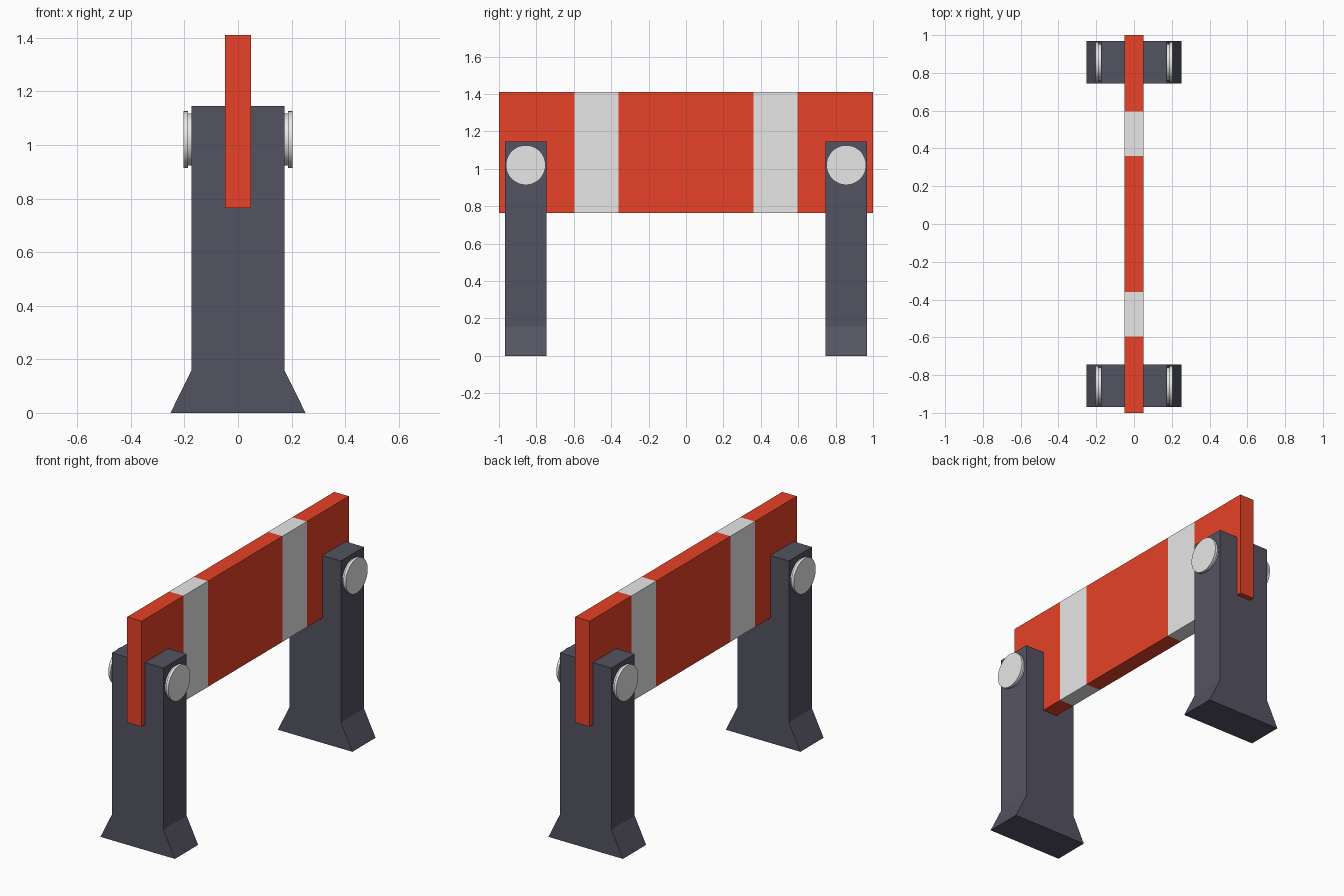
import bpy, bmesh, math
from mathutils import Matrix

if "Cube" in bpy.data.objects:
    bpy.data.objects.remove(bpy.data.objects["Cube"])


def material(name, rgb):
    m = bpy.data.materials.new(name)
    m.diffuse_color = (*rgb, 1)
    m.use_nodes = True
    m.node_tree.nodes["Principled BSDF"].inputs["Base Color"].default_value = m.diffuse_color
    return m


RED = material("red paint", (0.80, 0.054, 0.021))
WHITE = material("pale grey", (0.80, 0.80, 0.80))
DARK = material("dark slate", (0.088, 0.086, 0.122))


def finish(bm, name, *mats):
    bmesh.ops.recalc_face_normals(bm, faces=bm.faces)
    mesh = bpy.data.meshes.new(name)
    bm.to_mesh(mesh)
    bm.free()
    for m in mats:
        mesh.materials.append(m)
    ob = bpy.data.objects.new(name, mesh)
    bpy.context.collection.objects.link(ob)
    return ob


# Striped board: one box, cut at the stripe edges
bm = bmesh.new()
bmesh.ops.create_cube(bm, size=1, matrix=Matrix.Translation((0, 0, 1.088))
                      @ Matrix.Diagonal((0.098, 2.0, 0.646, 1)))
for y in (-0.595, -0.36, 0.36, 0.595):
    bmesh.ops.bisect_plane(bm, geom=bm.verts[:] + bm.edges[:] + bm.faces[:],
                           plane_co=(0, y, 0), plane_no=(0, 1, 0))
for f in bm.faces:
    f.material_index = int(0.36 < abs(f.calc_center_median().y) < 0.595)
finish(bm, "striped_board", RED, WHITE)


# Post with a flared foot: front profile extruded along y
def post(name, y):
    bm = bmesh.new()
    half = [(0.252, 0), (0.174, 0.158), (0.174, 1.146)]
    outline = half + [(-x, z) for x, z in reversed(half)]
    face = bm.faces.new([bm.verts.new((x, y - 0.112, z)) for x, z in outline])
    ext = bmesh.ops.extrude_face_region(bm, geom=[face])
    bmesh.ops.translate(bm, vec=(0, 0.224, 0),
                        verts=[v for v in ext["geom"] if isinstance(v, bmesh.types.BMVert)])
    finish(bm, name, DARK)


# Round lamp: stepped disc turned around the x axis
def lamp(name, side, y, n=48):
    bm = bmesh.new()
    rings = []
    for x, r in ((0.165, 0.097), (0.187, 0.097), (0.187, 0.106), (0.203, 0.106)):
        rings.append([bm.verts.new((side * x,
                                    y + r * math.cos(2 * math.pi * i / n),
                                    1.02 + r * math.sin(2 * math.pi * i / n)))
                      for i in range(n)])
    for a, b in zip(rings, rings[1:]):
        for i in range(n):
            j = (i + 1) % n
            bm.faces.new((a[i], a[j], b[j], b[i]))
    bm.faces.new(rings[0])
    bm.faces.new(rings[-1])
    ob = finish(bm, name, WHITE)
    bpy.ops.object.select_all(action='DESELECT')
    ob.select_set(True)
    bpy.context.view_layer.objects.active = ob
    bpy.ops.object.shade_smooth_by_angle(angle=math.radians(35))


for end, y in (("front", -0.857), ("back", 0.857)):
    post(end + "_post", y)
    for label, side in (("left", -1), ("right", 1)):
        lamp(f"{end}_{label}_lamp", side, y)
